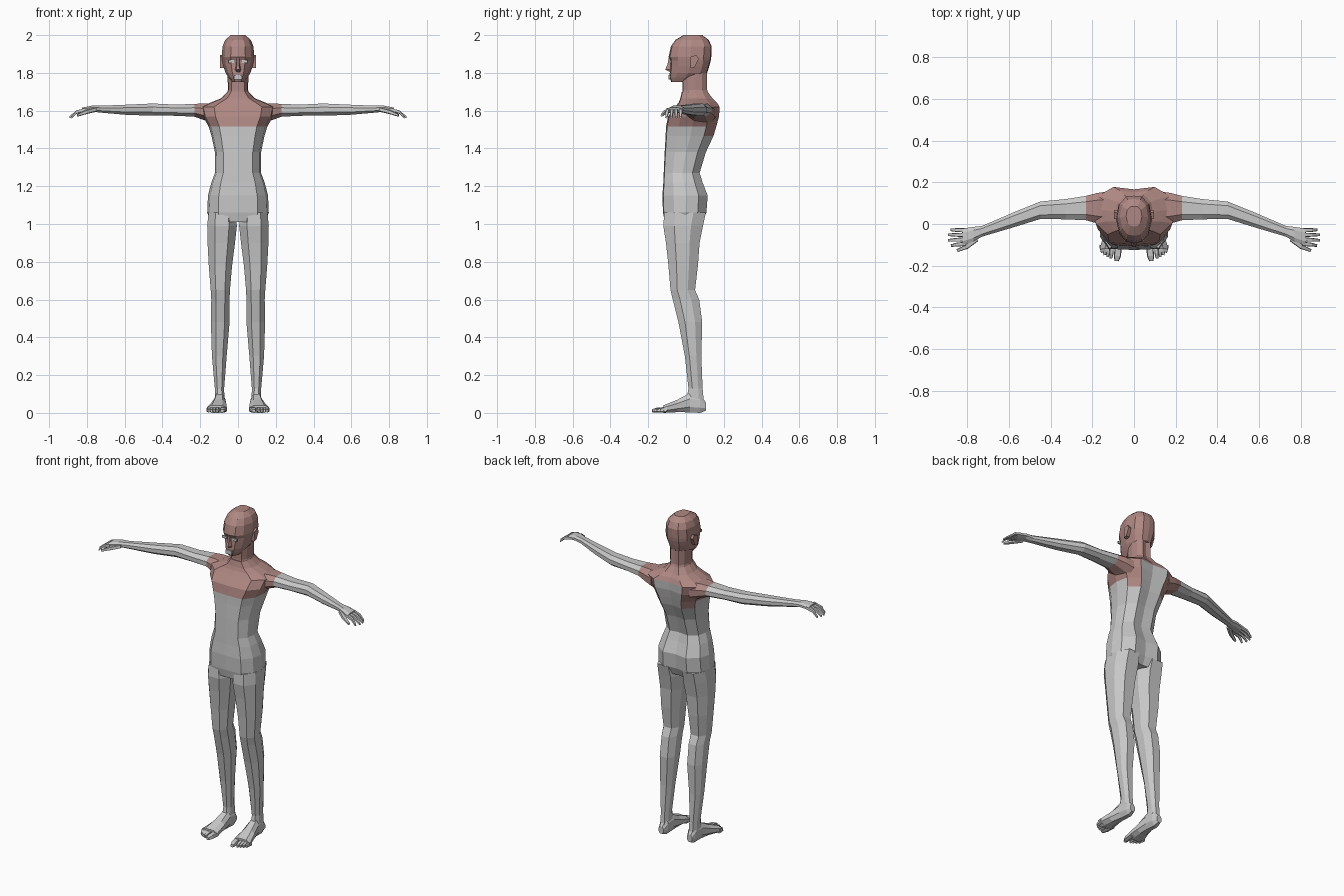
import bpy, bmesh
from mathutils import Vector


def material(name, rgb):
    m = bpy.data.materials.new(name)
    m.diffuse_color = (*rgb, 1)
    return m


GREY = material("light_grey", (0.58, 0.58, 0.58))
RED = material("dusty_red", (0.43, 0.245, 0.225))

# Half cross-sections: fraction across the half width, fraction front to back
BODY = [(0, 0), (.64, .02), (.93, .25), (1, .52), (.9, .8), (.5, 1), (0, .95)]
HEAD = [(0, 0), (.45, .03), (.82, .2), (1, .5), (.86, .82), (.45, .98), (0, 1)]
# Full cross-section of a limb, in -1..1
LIMB = [(-.45, -1), (.45, -1), (.95, -.45), (.95, .4), (.5, 1), (-.5, 1), (-.95, .4), (-.95, -.45)]
DIGIT = [(-1, -.5), (0, -1), (1, -.5), (.8, .9), (-.8, .9)]


def loft(name, rings, mats, mirror=False, red=None):
    """Skin closed rings; red(centre) picks the second material."""
    bm = bmesh.new()
    vs = [[bm.verts.new(p) for p in r] for r in rings]
    n = len(vs[0])
    for a, b in zip(vs, vs[1:]):
        for i in range(n):
            j = (i + 1) % n
            bm.faces.new((a[i], a[j], b[j], b[i]))
    bm.faces.new(vs[0][::-1])
    bm.faces.new(vs[-1])
    bmesh.ops.recalc_face_normals(bm, faces=bm.faces)
    if red:
        for f in bm.faces:
            f.material_index = int(red(f.calc_center_median()))
    me = bpy.data.meshes.new(name)
    bm.to_mesh(me)
    bm.free()
    ob = bpy.data.objects.new(name, me)
    bpy.context.collection.objects.link(ob)
    for m in mats:
        me.materials.append(m)
    if mirror:
        ob.modifiers.new("mirror", 'MIRROR')
    return ob


def trunk_rings(half, rows):
    full = half + [(-x, y) for x, y in half[-2:0:-1]]
    return [[(x * w, f + y * (b - f), z) for x, y in full] for z, w, f, b in rows]


def oval(a, b, prof):
    (a0, a1), (b0, b1) = a, b
    return [((a0 + a1) / 2 + u * (a1 - a0) / 2, (b0 + b1) / 2 + v * (b1 - b0) / 2) for u, v in prof]


def digit(name, path, mat):
    """Finger, thumb or toe: path of (centre, half width, half height)."""
    d = Vector(path[-1][0]) - Vector(path[0][0])
    side = Vector((-d.y, d.x, 0)).normalized()
    rings = [[Vector(c) + side * u * w + Vector((0, 0, v * h)) for u, v in DIGIT] for c, w, h in path]
    loft(name, rings, [mat], True)


# Torso with red upper chest and shoulders; the middle of the back stays grey
def torso_red(c):
    if c.y > .11 and abs(c.x) < .09:
        return c.z > 1.63
    return c.z > (1.47 if c.y > .08 else 1.51)


loft("torso", trunk_rings(BODY, [
    (1.01, .14, -.112, .085), (1.06, .163, -.122, .108), (1.15, .159, -.125, .115),
    (1.22, .141, -.12, .088), (1.27, .122, -.118, .072), (1.38, .122, -.113, .105),
    (1.465, .14, -.108, .145), (1.515, .155, -.106, .16), (1.57, .186, -.095, .175),
    (1.62, .198, -.055, .178), (1.645, .14, -.038, .162), (1.665, .09, -.03, .14),
    (1.70, .056, -.022, .115)]), [GREY, RED], red=torso_red)

# Neck and head
loft("neck", trunk_rings(BODY, [(1.66, .068, -.022, .13), (1.71, .053, -.018, .112),
                                (1.80, .056, -.02, .112)]), [RED])
loft("head", trunk_rings(HEAD, [
    (1.752, .032, -.078, .03), (1.775, .05, -.087, .075), (1.80, .066, -.086, .112),
    (1.835, .077, -.083, .123), (1.865, .084, -.082, .131), (1.885, .086, -.092, .134),
    (1.94, .082, -.08, .136), (1.975, .068, -.056, .12), (2.0, .038, -.012, .085)]), [RED])
loft("nose", [[(-w, -.075, z), (w, -.075, z), (w * .5, y, z), (-w * .5, y, z)] for z, w, y in
              [(1.805, .014, -.086), (1.818, .017, -.11), (1.845, .011, -.098), (1.882, .01, -.091)]], [RED])
loft("ear", [[(x, y, z) for y, z in [(.025, 1.825), (.045, 1.83), (.068, 1.875), (.055, 1.895), (.025, 1.885)]]
             for x in (.07, .095)], [RED], True)


# Pale eye and mouth plates
def plate(name, x0, x1, y, z0, z1, mirror):
    loft(name, [[(x0, yy, z0), (x1, yy, z0), (x1, yy, z1), (x0, yy, z1)]
                for yy in (y - .004, y + .004)], [GREY], mirror)


plate("eye", .02, .05, -.081, 1.853, 1.868, True)
plate("mouth", -.02, .02, -.088, 1.765, 1.79, False)

# Legs
loft("leg", [[(x, y, z) for x, y in oval((x0, x1), (f, b), LIMB)] for z, x0, x1, f, b in [
    (1.06, .012, .160, -.115, .105), (.99, .002, .167, -.12, .09), (.9, .012, .165, -.106, .072),
    (.78, .028, .158, -.093, .063), (.65, .04, .147, -.082, .048), (.6, .042, .144, -.07, .07),
    (.48, .042, .146, -.04, .086), (.3, .058, .14, -.006, .081), (.13, .072, .124, .013, .088),
    (.05, .07, .124, .0, .095)]], [GREY], True)

# Feet and toes
loft("foot", [[(x, y, z) for x, z in oval((x0, x1), (z0, z1), LIMB)] for y, x0, x1, z0, z1 in [
    (.105, .08, .115, .012, .055), (.075, .068, .124, 0, .1), (.02, .066, .128, .003, .105),
    (-.045, .06, .146, .004, .07), (-.12, .056, .168, 0, .04)]], [GREY], True)
for i, (bx, tx, ty, w) in enumerate([(.075, .084, -.178, .017), (.106, .111, -.166, .01),
                                     (.125, .126, -.158, .01), (.142, .14, -.15, .01), (.157, .153, -.138, .01)]):
    digit("toe_%d" % (i + 1), [((bx, -.1, .017), w, .016), (((bx + tx) / 2, ty + .025, .015), w, .014),
                               ((tx, ty, .011), w * .6, .009)], GREY)

# Arms, red at the shoulder, running into the palm
loft("arm", [[(x, y, z) for y, z in oval((f, b), (z0, z1), LIMB)] for x, f, b, z0, z1 in [
    (.13, -.01, .16, 1.53, 1.635), (.18, .0, .152, 1.55, 1.638), (.23, .015, .138, 1.568, 1.636),
    (.33, .02, .122, 1.573, 1.632), (.45, .022, .11, 1.574, 1.638), (.58, -.018, .057, 1.577, 1.632),
    (.73, -.062, -.008, 1.59, 1.626), (.77, -.085, -.012, 1.595, 1.627),
    (.825, -.107, -.02, 1.59, 1.616)]], [GREY, RED], True, lambda c: c.x < .23)

# Fingers and thumb
for i, (by, tx, ty) in enumerate([(-.03, .882, -.028), (-.052, .893, -.052),
                                  (-.074, .893, -.078), (-.095, .88, -.104)]):
    digit("finger_%d" % (i + 1), [((.81, by, 1.604), .0105, .011), ((.855, (by + ty) / 2, 1.592), .009, .009),
                                  ((tx, ty, 1.565), .006, .006)], GREY)
digit("thumb", [((.755, -.07, 1.605), .014, .012), ((.805, -.11, 1.592), .011, .011),
                ((.85, -.128, 1.575), .007, .007)], GREY)
